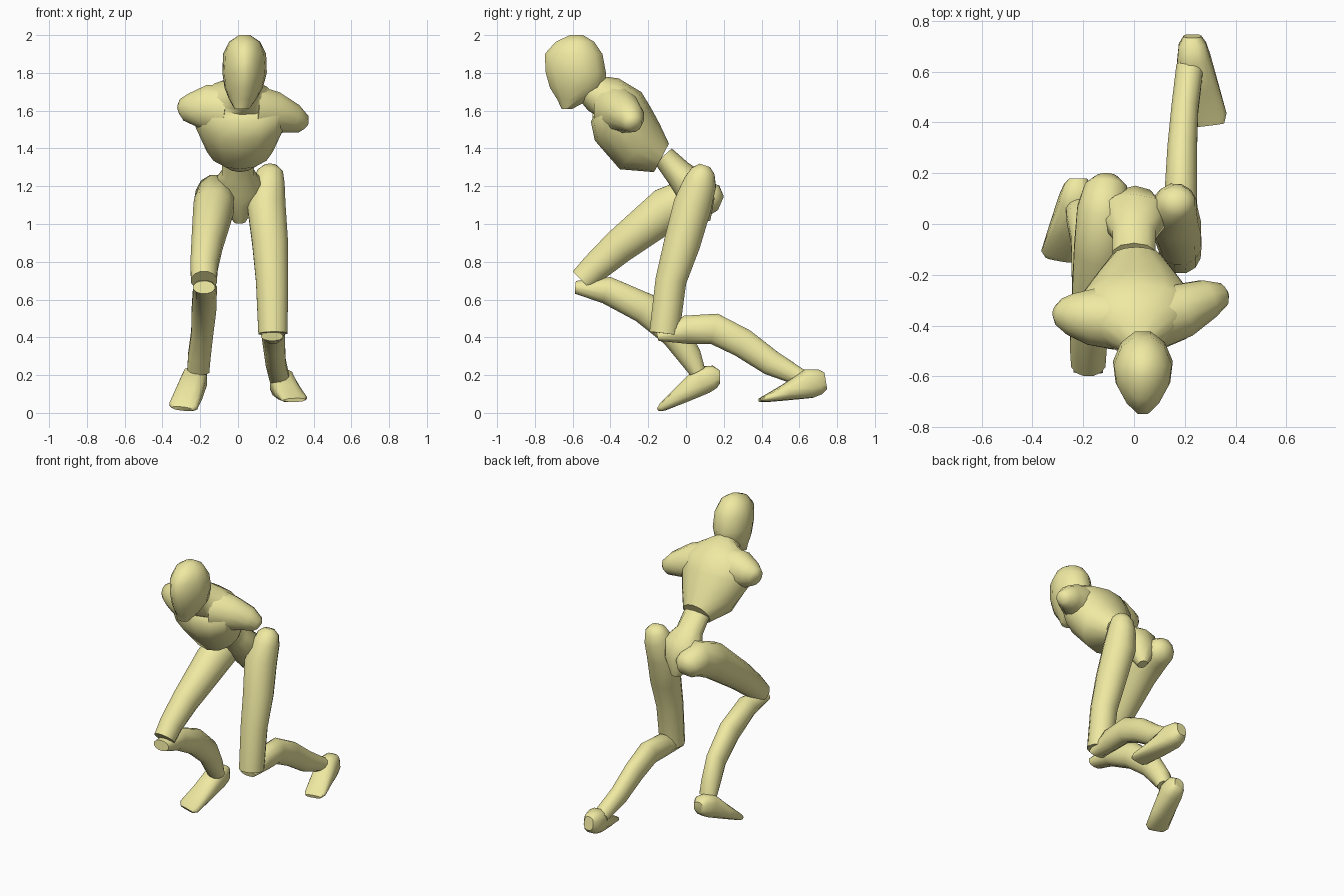
import bpy, math
from mathutils import Vector

# One pale yellow material for the whole figure
skin = bpy.data.materials.new("pale_yellow")
skin.diffuse_color = (0.87, 0.82, 0.36, 1)


def loft(name, stations, sides=12, ref=(1, 0, 0), axis=None, power=1.0):
    """Skin rings (x, y, z, half width, half depth) set square to the path."""
    pts = [Vector(s[:3]) for s in stations]
    verts, faces = [], []
    for i, s in enumerate(stations):
        t = Vector(axis) if axis else pts[min(i + 1, len(pts) - 1)] - pts[max(i - 1, 0)]
        t.normalize()
        side = Vector(ref)
        side = (side - t * side.dot(t)).normalized()
        depth = t.cross(side)
        for k in range(sides):
            a = 2 * math.pi * (k + 0.5) / sides
            c, d = math.cos(a), math.sin(a)
            u = math.copysign(abs(c) ** power, c)
            v = math.copysign(abs(d) ** power, d)
            verts.append(pts[i] + side * (u * s[3]) + depth * (v * s[4]))
    n = len(stations)
    for i in range(n - 1):
        for k in range(sides):
            a, b = i * sides + k, i * sides + (k + 1) % sides
            faces.append((a, b, b + sides, a + sides))
    faces.append(tuple(reversed(range(sides))))
    faces.append(tuple(range((n - 1) * sides, n * sides)))
    mesh = bpy.data.meshes.new(name)
    mesh.from_pydata(verts, [], faces)
    mesh.materials.append(skin)
    obj = bpy.data.objects.new(name, mesh)
    bpy.context.collection.objects.link(obj)
    bpy.ops.object.select_all(action='DESELECT')
    obj.select_set(True)
    bpy.context.view_layer.objects.active = obj
    bpy.ops.object.shade_smooth_by_angle(angle=math.radians(50))
    return obj


# Head: horizontal rings from chin to crown, narrowed towards the face
head = loft("head", [(.02, -.63, 1.61, .04, .03), (.025, -.595, 1.66, .075, .09),
                     (.03, -.575, 1.72, .105, .15), (.035, -.583, 1.80, .122, .165),
                     (.035, -.595, 1.90, .118, .158), (.035, -.588, 1.965, .085, .105),
                     (.035, -.58, 2.0, .03, .035)], axis=(0, 0, 1))
for v in head.data.vertices:
    f = 1 + 1.9 * min(0, v.co.y + .58) if v.co.z > 1.65 else 1
    v.co.x = .035 + (v.co.x - .035) * f

# Rib cage, leaning forward, from waist to neck
loft("chest", [(.01, -.13, 1.35, .10, .085), (.01, -.245, 1.41, .18, .16),
               (.01, -.335, 1.53, .24, .172), (.01, -.37, 1.62, .255, .155),
               (.015, -.42, 1.675, .18, .115), (.025, -.475, 1.69, .09, .10),
               (.03, -.54, 1.73, .07, .07)], sides=14)

# Shoulder stubs
loft("left_shoulder", [(-.06, -.375, 1.60, .125, .14), (-.17, -.365, 1.615, .115, .125),
                       (-.25, -.355, 1.61, .085, .085), (-.295, -.345, 1.605, .055, .06),
                       (-.31, -.34, 1.60, .025, .03)], ref=(0, 1, 0))
loft("right_shoulder", [(.08, -.37, 1.60, .125, .14), (.19, -.34, 1.59, .11, .115),
                        (.29, -.295, 1.56, .08, .08), (.345, -.28, 1.53, .05, .052),
                        (.358, -.275, 1.52, .025, .025)], ref=(0, 1, 0))

# Waist and pelvis
loft("pelvis", [(0, -.12, 1.36, .09, .06), (0, -.04, 1.27, .09, .075),
                (0, .035, 1.2, .145, .10), (.005, .07, 1.11, .10, .085),
                (.01, .095, 1.01, .03, .035)], sides=10)

# Left leg, stepping forward
loft("left_thigh", [(-.11, .185, 1.11, .045, .04), (-.11, .15, 1.125, .085, .085),
                    (-.12, .06, 1.15, .107, .115),
                    (-.13, -.1, 1.08, .11, .12), (-.165, -.35, .885, .085, .095),
                    (-.18, -.48, .77, .075, .08), (-.18, -.55, .70, .07, .072)])
loft("left_shin", [(-.18, -.585, .665, .06, .035), (-.175, -.42, .65, .065, .075),
                   (-.18, -.22, .555, .067, .085), (-.19, -.06, .42, .06, .08),
                   (-.205, .02, .30, .062, .065), (-.21, .06, .22, .06, .045)])
loft("left_foot", [(-.22, .18, .19, .035, .035), (-.22, .15, .19, .057, .062),
                   (-.23, .09, .175, .068, .078),
                   (-.26, -.02, .10, .075, .05), (-.29, -.12, .035, .078, .024),
                   (-.295, -.14, .022, .055, .012)], power=.75)

# Right leg, trailing behind
loft("right_thigh", [(.17, .10, 1.31, .035, .03), (.17, .09, 1.28, .07, .065),
                     (.165, .075, 1.22, .085, .09),
                     (.15, .035, 1.10, .105, .105), (.17, -.02, .90, .098, .10),
                     (.18, -.08, .70, .088, .085), (.185, -.115, .42, .08, .082)])
loft("right_shin", [(.18, -.15, .405, .06, .025), (.185, 0, .44, .065, .078),
                    (.185, .15, .445, .065, .085), (.19, .30, .37, .06, .08),
                    (.20, .45, .265, .055, .07), (.22, .62, .18, .055, .045)])
loft("right_foot", [(.23, .74, .17, .035, .045), (.23, .71, .165, .055, .068),
                    (.235, .65, .155, .068, .08), (.265, .53, .11, .072, .045),
                    (.298, .42, .075, .07, .018), (.302, .39, .068, .055, .01)], power=.75)
